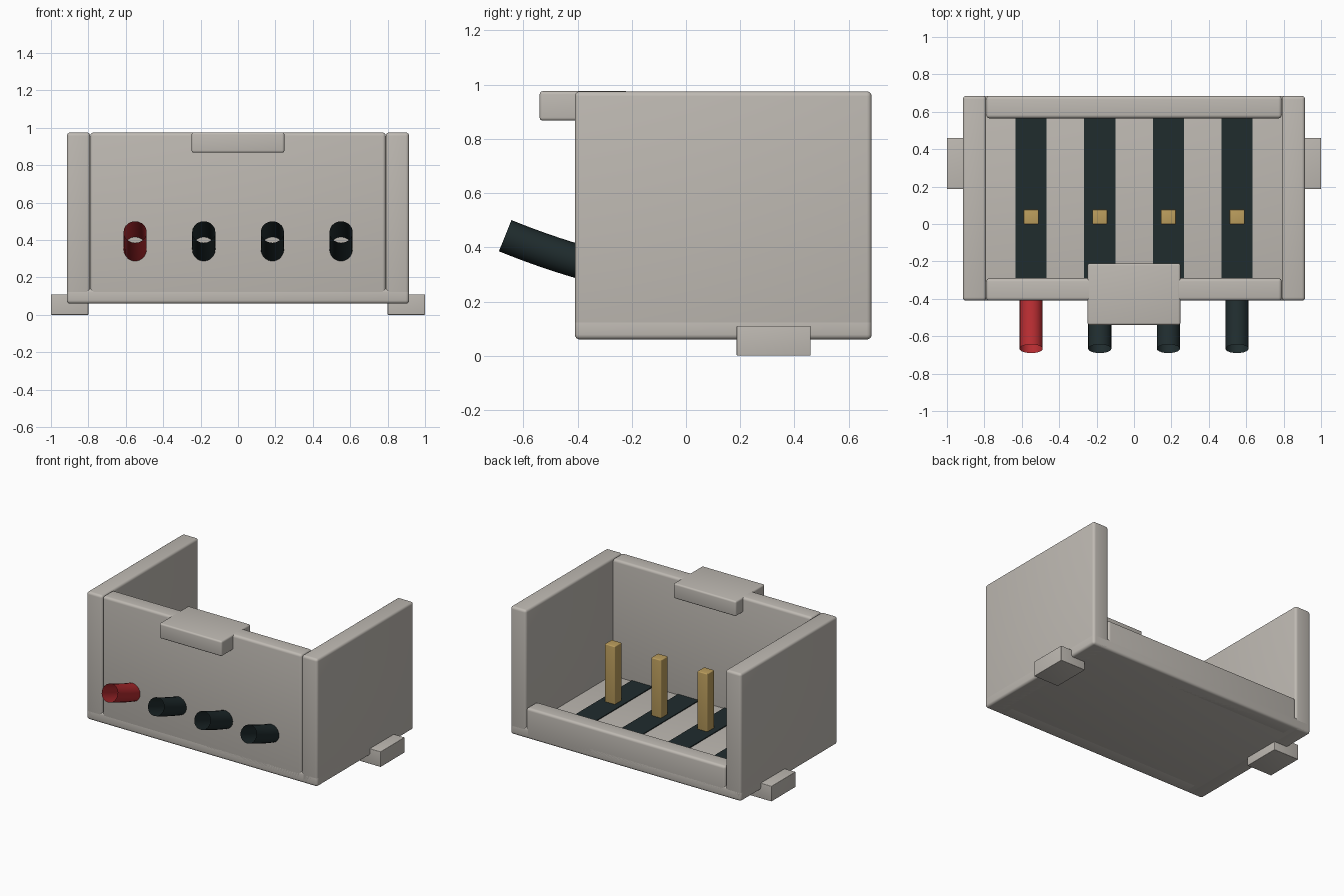
import bpy
import bmesh
import math
from mathutils import Matrix, Vector

old = bpy.data.objects.get("Cube")
if old:
    bpy.data.objects.remove(old, do_unlink=True)


def material(name, rgb):
    mat = bpy.data.materials.new(name)
    mat.use_nodes = True
    color = (*rgb, 1)
    mat.diffuse_color = color
    mat.node_tree.nodes["Principled BSDF"].inputs["Base Color"].default_value = color
    return mat


GREY = material("warm grey plastic", (0.52, 0.49, 0.45))
DARK = material("dark insulation", (0.014, 0.025, 0.027))
RED = material("red insulation", (0.46, 0.025, 0.03))
GOLD = material("gold contact", (0.5, 0.34, 0.11))


def finish(obj, mat):
    obj.data.materials.append(mat)
    bpy.context.collection.objects.link(obj)
    bpy.ops.object.select_all(action="DESELECT")
    obj.select_set(True)
    bpy.context.view_layer.objects.active = obj
    bpy.ops.object.shade_smooth_by_angle(angle=math.radians(35))
    return obj


def box(name, x, y, z, mat, bevel=0.0):
    """Box between (low, high) limits on each axis, with rounded edges."""
    low, high = (Vector(p) for p in zip(x, y, z))
    bm = bmesh.new()
    bmesh.ops.create_cube(bm, size=1, matrix=Matrix.LocRotScale(
        (low + high) / 2, None, high - low))
    if bevel:
        bmesh.ops.bevel(bm, geom=bm.edges[:], offset=bevel, segments=4,
                        profile=0.5, affect="EDGES")
    mesh = bpy.data.meshes.new(name)
    bm.to_mesh(mesh)
    bm.free()
    return finish(bpy.data.objects.new(name, mesh), mat)


def wire(name, x, mat):
    """Open sleeve that leaves the front wall and curves upward."""
    curve = bpy.data.curves.new(name, "CURVE")
    curve.dimensions = "3D"
    curve.bevel_depth = 0.062
    curve.bevel_resolution = 8
    spline = curve.splines.new("POLY")
    steps = 10
    spline.points.add(steps)
    for i, point in enumerate(spline.points):
        d = -0.05 + 0.307 * i / steps
        point.co = (x, FRONT - d, 0.352 + 0.30 * d + 0.21 * d * d, 1)
    helper = bpy.data.objects.new(name + "_path", curve)
    bpy.context.collection.objects.link(helper)
    graph = bpy.context.evaluated_depsgraph_get()
    mesh = bpy.data.meshes.new_from_object(helper.evaluated_get(graph))
    bpy.data.objects.remove(helper, do_unlink=True)
    mesh.materials.clear()
    return finish(bpy.data.objects.new(name, mesh), mat)


FRONT, BACK = -0.41, 0.685
BOTTOM, TOP = 0.06, 0.975
FLOOR = 0.14
INNER, OUTER = 0.79, 0.915
ROUND = 0.018

# Housing shell
box("floor", (-OUTER, OUTER), (FRONT, BACK), (BOTTOM, FLOOR), GREY, ROUND)
box("front_wall", (-INNER, INNER), (FRONT, -0.29), (BOTTOM, TOP), GREY, ROUND)
box("back_lip", (-INNER, INNER), (0.565, BACK), (BOTTOM, 0.28), GREY, ROUND)
box("latch_tab", (-0.248, 0.248), (-0.54, -0.21), (0.867, TOP + 0.001), GREY, 0.012)

# Side walls and mounting feet
for side, sign in (("left", 1), ("right", -1)):
    wall = sorted((sign * INNER, sign * OUTER))
    foot = sorted((sign * 0.8, sign * 1.0))
    box(side + "_wall", wall, (FRONT, BACK), (BOTTOM, TOP), GREY, ROUND)
    box(side + "_foot", foot, (0.187, 0.46), (0, 0.11), GREY, 0.004)

# Four circuits, each with a floor strip, a contact pin and a wire
for i in range(4):
    x = -0.55 + i * 0.367
    n = str(i + 1)
    box("floor_strip_" + n, (x - 0.083, x + 0.083), (-0.3, 0.575),
        (FLOOR - 0.002, FLOOR + 0.006), DARK)
    box("contact_pin_" + n, (x - 0.04, x + 0.04), (-0.002, 0.077),
        (FLOOR, 0.56), GOLD, 0.006)
    wire("wire_" + n, x, RED if i == 0 else DARK)
